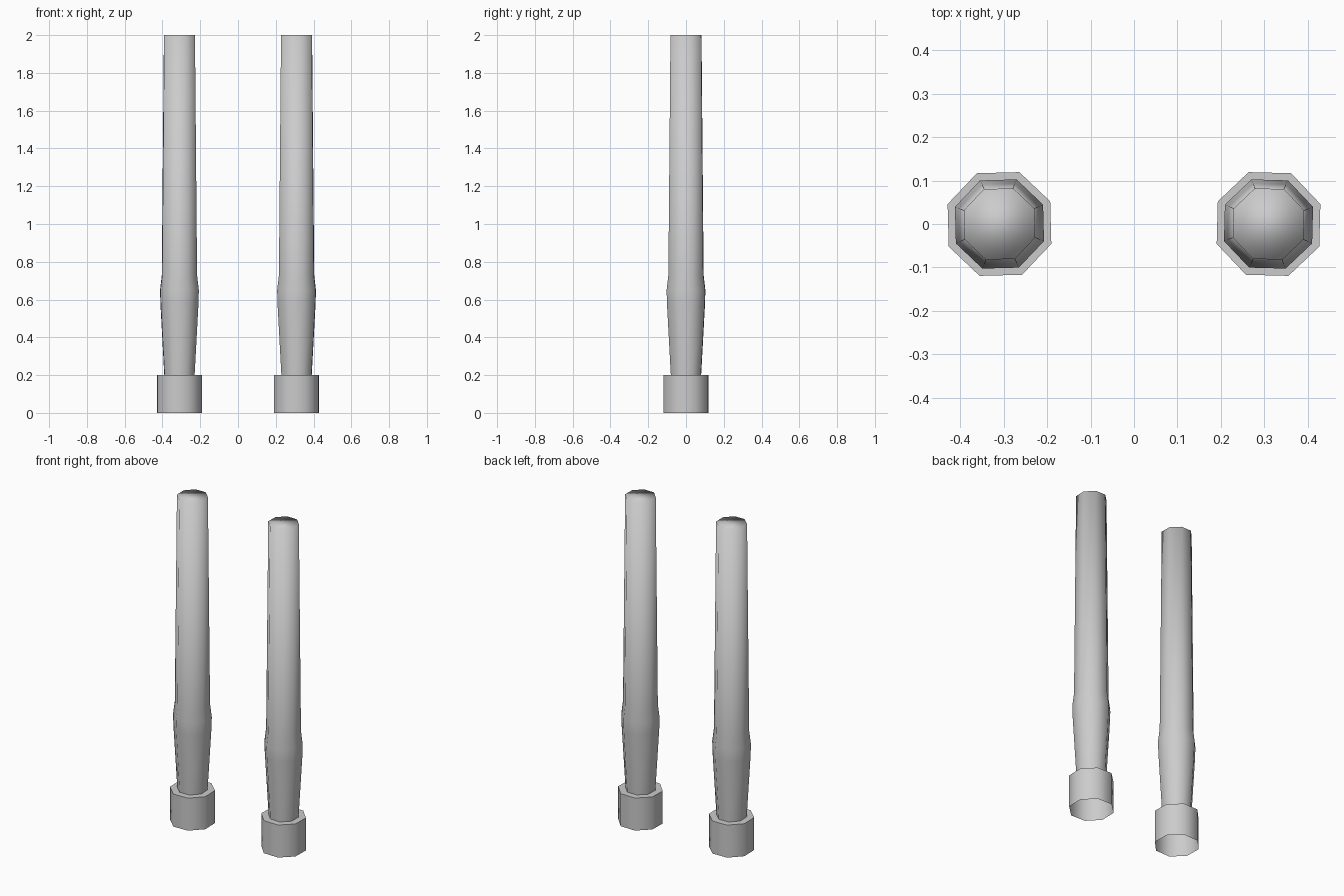
import bpy, math

if "Cube" in bpy.data.objects:
    bpy.data.objects.remove(bpy.data.objects["Cube"])

SIDES = 8
PILLAR_X = 0.31


def lathe(name, profile, x, turn, sharp_angle=None):
    """Octagonal turned part, open at the bottom, capped at the top."""
    verts, faces = [], []
    for r, z in profile:
        for i in range(SIDES):
            a = 2 * math.pi * (i + 0.5) / SIDES + turn
            verts.append((r * math.cos(a), r * math.sin(a), z))
    for k in range(len(profile) - 1):
        for i in range(SIDES):
            j = (i + 1) % SIDES
            lo, hi = k * SIDES, (k + 1) * SIDES
            faces.append((lo + i, lo + j, hi + j, hi + i))
    top = (len(profile) - 1) * SIDES
    faces.append(tuple(range(top, top + SIDES)))
    mesh = bpy.data.meshes.new(name)
    mesh.from_pydata(verts, [], faces)
    mesh.shade_smooth()
    obj = bpy.data.objects.new(name, mesh)
    obj.location.x = x
    bpy.context.collection.objects.link(obj)
    if sharp_angle:
        bpy.ops.object.select_all(action='DESELECT')
        obj.select_set(True)
        bpy.context.view_layer.objects.active = obj
        bpy.ops.object.shade_smooth_by_angle(angle=sharp_angle)
    return obj


# (corner radius, height) profiles
base_profile = [(0.128, 0.0), (0.128, 0.2)]
shaft_profile = [(0.086, 0.2), (0.108, 0.58), (0.110, 0.65),
                 (0.100, 0.73), (0.088, 2.0)]

# Mirrored pair of pillars, each a plinth with a bulging shaft
for side, s in (("left", -1), ("right", 1)):
    turn = math.radians(-1.5 * s)
    lathe("base_" + side, base_profile, s * PILLAR_X, turn, math.radians(60))
    lathe("shaft_" + side, shaft_profile, s * PILLAR_X, turn)
